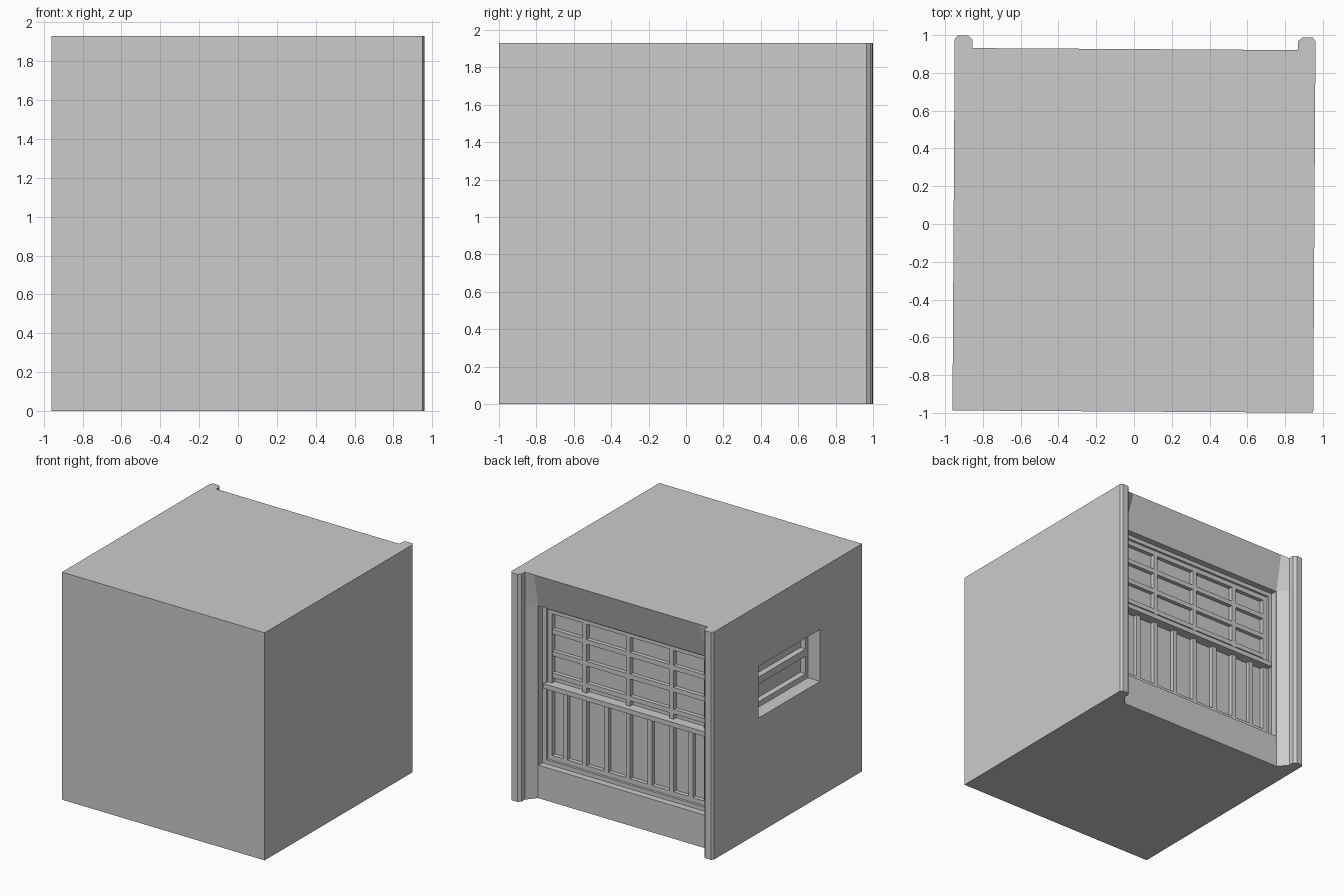
import bpy, bmesh, math

if "Cube" in bpy.data.objects:
    bpy.data.objects.remove(bpy.data.objects["Cube"])

TURN = math.radians(-0.35)      # the whole model sits very slightly turned
H = 1.93


def finish(name, bm):
    bmesh.ops.recalc_face_normals(bm, faces=bm.faces)
    mesh = bpy.data.meshes.new(name)
    bm.to_mesh(mesh)
    bm.free()
    obj = bpy.data.objects.new(name, mesh)
    obj.rotation_euler.z = TURN
    bpy.context.collection.objects.link(obj)
    return obj


def boxes(name, ranges):
    """One object made of boxes given as (x0, x1, y0, y1, z0, z1)."""
    bm = bmesh.new()
    for x0, x1, y0, y1, z0, z1 in ranges:
        verts = bmesh.ops.create_cube(bm, size=1)["verts"]
        for v in verts:
            v.co = ((x0 + x1) / 2 + v.co.x * (x1 - x0),
                    (y0 + y1) / 2 + v.co.y * (y1 - y0),
                    (z0 + z1) / 2 + v.co.z * (z1 - z0))
    return finish(name, bm)


# Main block: half plan with corner post, mirrored, lofted through three levels
def plan(inner):
    half = [(0.955, -0.993), (0.955, 0.972), (0.94, 0.993), (0.885, 0.993),
            (0.862, 0.972), (0.862, 0.926), inner]
    return half + [(-x, y) for x, y in reversed(half)]


bm = bmesh.new()
levels = [(0, (0.795, 0.845)), (1.635, (0.795, 0.845)), (H, (0.775, 0.926))]
rings = [[bm.verts.new((x, y, z)) for x, y in plan(inner)] for z, inner in levels]
for low, high in zip(rings, rings[1:]):
    n = len(low)
    for i in range(n):
        j = (i + 1) % n
        bm.faces.new((low[i], low[j], high[j], high[i]))
bm.faces.new(rings[0][::-1])
bm.faces.new(rings[-1])
body = finish("building_block", bm)

# Openings cut for the lattice screen and the side window
WY0, WY1, WZ0, WZ1 = -0.435, 0.385, 0.975, 1.415
cutters = [
    boxes("screen_opening_cutter", [(-0.79, 0.79, 0.735, 1.1, 0.28, 1.63)]),
    boxes("window_opening_cutter", [(-1.1, -0.79, WY0, WY1, WZ0, WZ1)]),
]
bpy.context.view_layer.objects.active = body
for cutter in cutters:
    mod = body.modifiers.new("opening", "BOOLEAN")
    mod.object = cutter
    mod.operation = "DIFFERENCE"
    mod.solver = "EXACT"
    bpy.ops.object.modifier_apply(modifier=mod.name)
    bpy.data.objects.remove(cutter)


def frame(x, z0, z1, w, y1):
    """Four sides of a rectangular frame inside the screen opening."""
    y0 = 0.73
    return [(-x, -x + w, y0, y1, z0, z1), (x - w, x, y0, y1, z0, z1),
            (-x + w, x - w, y0, y1, z0, z0 + w), (-x + w, x - w, y0, y1, z1 - w, z1)]


# Stepped frame round the screen
boxes("screen_outer_frame", frame(0.79, 0.28, 1.63, 0.035, 0.79))
boxes("screen_inner_frame", frame(0.755, 0.315, 1.595, 0.04, 0.77))

# Protruding middle rail
boxes("screen_middle_rail", [(-0.765, 0.765, 0.73, 0.82, 0.93, 0.97)])

# Upper lattice: three rows by four columns of panes
W = 0.02
boxes("upper_lattice_posts",
      [(x - W, x + W, 0.73, 0.77, 0.97, 1.555) for x in (-0.41, 0, 0.41)])
boxes("upper_lattice_bars",
      [(-0.715, 0.715, 0.73, 0.769, z - W, z + W) for z in (1.035, 1.22, 1.405)])

# Lower slats
boxes("lower_slats",
      [(s - W, s + W, 0.73, 0.77, 0.355, 0.93)
       for s in (-0.59, -0.41, -0.205, 0, 0.205, 0.41, 0.59)])

# Side window frame with a middle bar
F0, F1 = -0.84, -0.78
boxes("side_window_frame", [
    (F0, F1, WY0, WY0 + 0.03, WZ0, WZ1),
    (F0, F1, WY1 - 0.03, WY1, WZ0, WZ1),
    (F0, F1, WY0 + 0.03, WY1 - 0.03, WZ0, WZ0 + 0.045),
    (F0, F1, WY0 + 0.03, WY1 - 0.03, WZ1 - 0.045, WZ1),
    (F0, F1, WY0 + 0.03, WY1 - 0.03, 1.168, 1.23),
])
